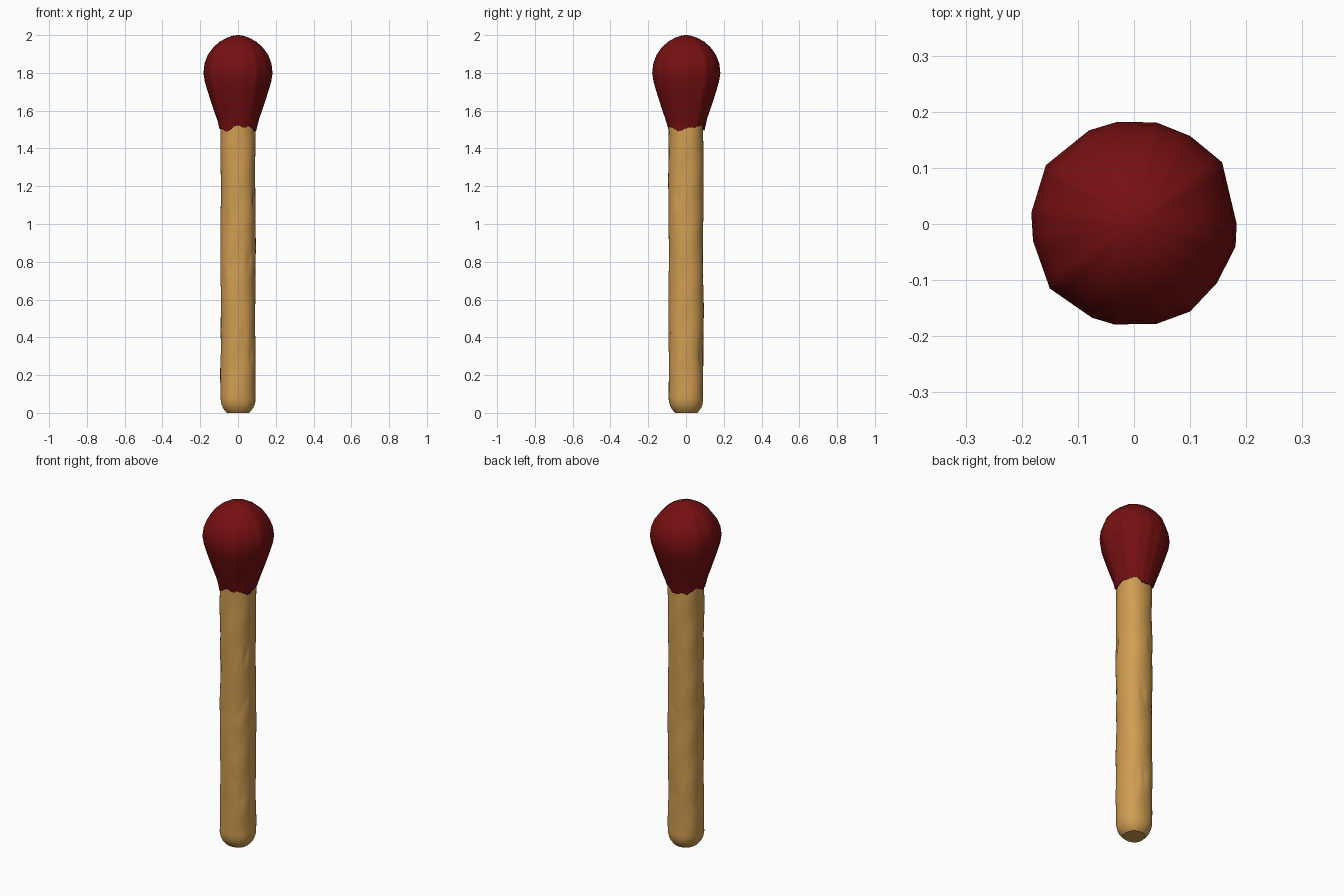
import bpy, bmesh, math, random
from mathutils import Vector

if "Cube" in bpy.data.objects:
    bpy.data.objects.remove(bpy.data.objects["Cube"])

random.seed(4)


def material(name, rgb):
    m = bpy.data.materials.new(name)
    m.diffuse_color = (*rgb, 1)
    m.use_nodes = True
    m.node_tree.nodes["Principled BSDF"].inputs["Base Color"].default_value = m.diffuse_color
    return m


wood = material("pale wood", (0.63, 0.34, 0.085))
red = material("dark red", (0.18, 0.005, 0.006))


def build(name, rings, mat, angle):
    """Skin a stack of rings, closing both ends."""
    bm = bmesh.new()
    loops = [[bm.verts.new(p) for p in ring] for ring in rings]
    n = len(rings[0])
    for a, b in zip(loops, loops[1:]):
        for i in range(n):
            j = (i + 1) % n
            bm.faces.new((a[i], a[j], b[j], b[i]))
    bm.faces.new(loops[0][::-1])
    bm.faces.new(loops[-1])
    bmesh.ops.recalc_face_normals(bm, faces=bm.faces)
    me = bpy.data.meshes.new(name)
    bm.to_mesh(me)
    bm.free()
    me.materials.append(mat)
    ob = bpy.data.objects.new(name, me)
    bpy.context.collection.objects.link(ob)
    bpy.ops.object.select_all(action='DESELECT')
    ob.select_set(True)
    bpy.context.view_layer.objects.active = ob
    bpy.ops.object.shade_smooth_by_angle(angle=math.radians(angle))
    return ob


def stick_radius(a):
    # slightly squared round section
    return 0.092 / (abs(math.cos(a)) ** 2.25 + abs(math.sin(a)) ** 2.25) ** (1 / 2.25)


# Stick: rounded post with worn foot, gentle wobble and whittling nicks
nicks = [(random.uniform(0, math.tau), random.uniform(0.2, 1.35),
          random.uniform(-1.5, 1.5)) for _ in range(16)]


def worn(a, z):
    r = stick_radius(a)
    r += 0.0015 * math.sin(9 * z + 2 * a) + 0.001 * math.sin(23 * z - 3 * a)
    for na, nz, slope in nicks:
        da = (a - na + math.pi) % math.tau - math.pi - slope * (z - nz)
        r -= 0.005 * math.exp(-(da / 0.11) ** 2 - ((z - nz) / 0.045) ** 2)
    return r


foot = [(0, 0.64), (0.008, 0.72), (0.025, 0.86), (0.045, 0.95), (0.07, 1.0)]
levels = foot + [(0.07 + 1.5 * i / 75, 1.0) for i in range(1, 76)]
N = 48
stick = []
for z, s in levels:
    ring = []
    for i in range(N):
        a = math.tau * i / N
        r = worn(a, z) * s
        ring.append((r * math.cos(a), r * math.sin(a), z))
    stick.append(ring)
build("match_stick", stick, wood, 35)

# Head: hand-carved outline swept along a bulb profile
outline = [(0.183, 0.0), (0.157, 0.11), (0.1, 0.157), (0.04, 0.181),
           (-0.03, 0.182), (-0.08, 0.167), (-0.157, 0.105), (-0.183, 0.02),
           (-0.18, -0.03), (-0.15, -0.115), (-0.075, -0.167), (-0.035, -0.179),
           (0.04, -0.178), (0.1, -0.156), (0.148, -0.105), (0.181, -0.04)]
section = []
for k, p in enumerate(outline):
    p, q = Vector(p), Vector(outline[(k + 1) % len(outline)])
    section += [p.lerp(q, t / 6) for t in range(6)]
profile = [(1.56, 0.113), (1.605, 0.129), (1.66, 0.147), (1.71, 0.163),
           (1.755, 0.176), (1.80, 0.183), (1.85, 0.177), (1.895, 0.160),
           (1.935, 0.131), (1.965, 0.097), (1.985, 0.062), (1.996, 0.03),
           (2.0, 0.006)]


def hem(a):
    # uneven dipped edge where the red meets the wood
    return 1.508 + 0.011 * math.sin(3 * a - 0.7) + 0.006 * math.sin(7 * a + 1)


inner, lip = [], []
for p in section:
    a = math.atan2(p.y, p.x)
    d = p.normalized()
    z = hem(a) + random.uniform(-0.004, 0.004)
    r = stick_radius(a)
    inner.append((*(d * (r - 0.012)), z + 0.006))
    lip.append((*(d * (r + 0.006)), z))
head = [inner, lip]
for z, r in profile:
    head.append([(p.x * r / 0.183, p.y * r / 0.183, z) for p in section])
build("match_head", head, red, 40)
